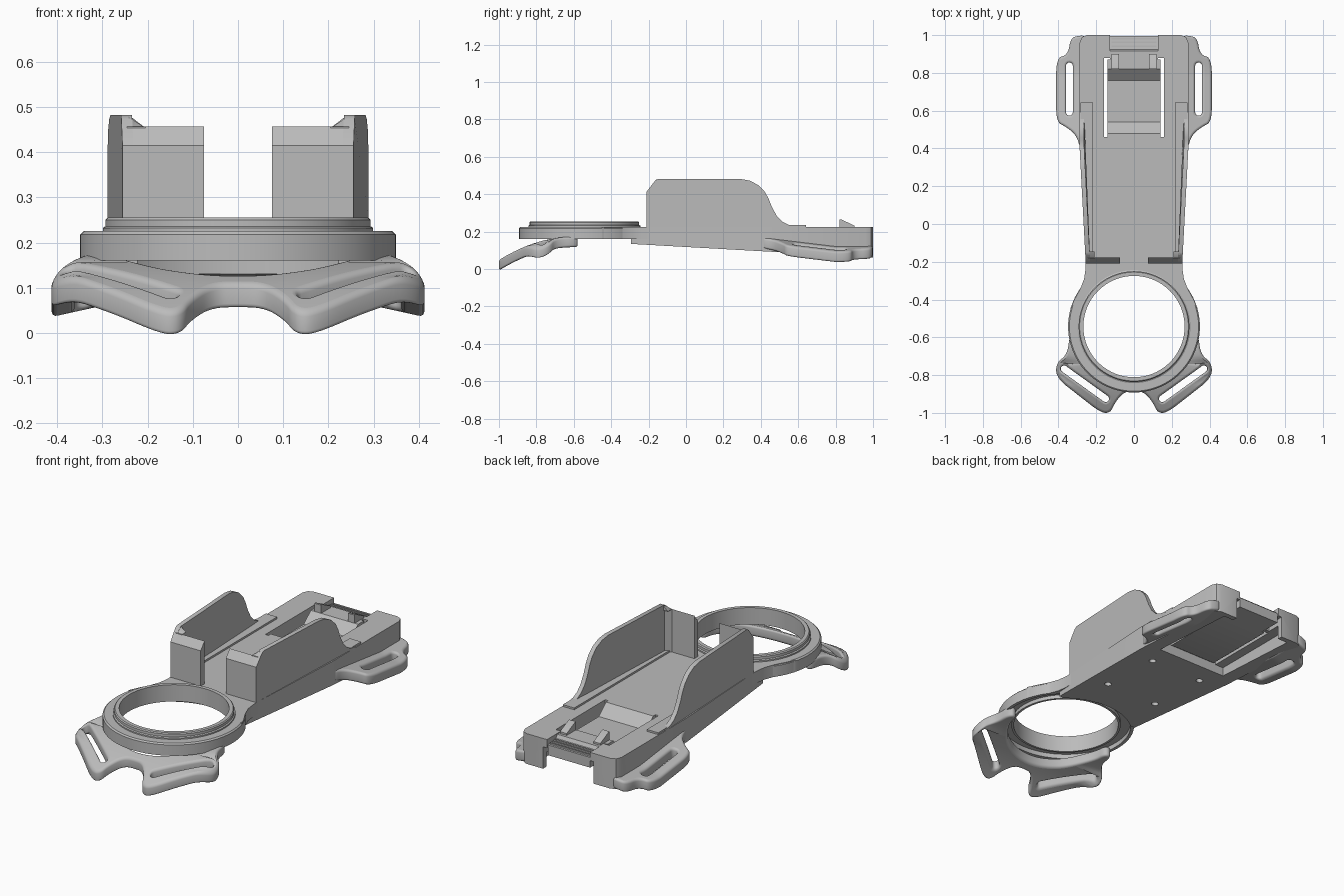
import bpy, bmesh, math
from mathutils import Vector

cube = bpy.data.objects.get("Cube")
if cube:
    bpy.data.objects.remove(cube, do_unlink=True)

grey = bpy.data.materials.new("plain_grey")
grey.use_nodes = True
grey.diffuse_color = (0.5, 0.5, 0.5, 1)
grey.node_tree.nodes["Principled BSDF"].inputs["Base Color"].default_value = (0.5, 0.5, 0.5, 1)

RING_Y = -0.543
TOP = 0.225


def side_x(y):
    """Outer half-width of the tapering tray."""
    return min(0.256 + 0.053 * (y + 0.2), 0.288)


def activate(ob):
    bpy.ops.object.select_all(action='DESELECT')
    ob.select_set(True)
    bpy.context.view_layer.objects.active = ob


def finish(ob, angle=35):
    ob.data.materials.clear()
    ob.data.materials.append(grey)
    activate(ob)
    bpy.ops.object.shade_smooth_by_angle(angle=math.radians(angle))
    return ob


def prism(name, pts, lo, hi, axis='Z', warp=None):
    """Extrude a profile: xy along Z, or yz along X."""
    bm = bmesh.new()
    place = (lambda p, t: (p[0], p[1], t)) if axis == 'Z' else (lambda p, t: (t, p[0], p[1]))
    a = [bm.verts.new(place(p, lo)) for p in pts]
    b = [bm.verts.new(place(p, hi)) for p in pts]
    bm.faces.new(a)
    bm.faces.new(b)
    for i in range(len(pts)):
        j = (i + 1) % len(pts)
        bm.faces.new((a[i], a[j], b[j], b[i]))
    if warp:
        for v in bm.verts:
            v.co = warp(v.co)
    bmesh.ops.recalc_face_normals(bm, faces=bm.faces)
    me = bpy.data.meshes.new(name)
    bm.to_mesh(me)
    bm.free()
    ob = bpy.data.objects.new(name, me)
    bpy.context.collection.objects.link(ob)
    return finish(ob)


def box(name, x0, x1, y0, y1, z0, z1):
    return prism(name, [(x0, y0), (x1, y0), (x1, y1), (x0, y1)], z0, z1)


def disc(x, y, r, n=48):
    return [(x + r * math.cos(math.tau * i / n), y + r * math.sin(math.tau * i / n)) for i in range(n)]


def both(pts):
    """Close a half outline by mirroring it across x = 0."""
    return pts + [(-x, y) for x, y in reversed(pts) if x > 0]


def cut(ob, cutter):
    m = ob.modifiers.new("cut", 'BOOLEAN')
    m.operation, m.solver, m.object = 'DIFFERENCE', 'EXACT', cutter
    activate(ob)
    bpy.ops.object.modifier_apply(modifier=m.name)
    bpy.data.objects.remove(cutter, do_unlink=True)


def rounded(pts, rounds=3):
    """Corner cutting, then even splitting of long straights."""
    for _ in range(rounds):
        new = []
        for i, p in enumerate(pts):
            a, b = Vector(p), Vector(pts[(i + 1) % len(pts)])
            new += [a.lerp(b, 0.25), a.lerp(b, 0.75)]
        pts = new
    out = []
    for i, a in enumerate(pts):
        b = pts[(i + 1) % len(pts)]
        n = max(1, round((b - a).length / 0.02))
        out += [a.lerp(b, k / n) for k in range(n)]
    return out


def slot(a, b, r):
    """Capsule outline, with points along its straight sides."""
    a, b = Vector(a), Vector(b)
    d = (b - a).normalized()
    n = Vector((-d.y, d.x))
    pts = []
    for p, q, s in ((a, b, 1), (b, a, -1)):
        pts += [p.lerp(q, i / 12) - n * s * r for i in range(12)]
        pts += [q + (d * math.sin(t) - n * math.cos(t)) * s * r
                for t in (math.pi * i / 8 for i in range(8))]
    return pts


def strap(name, outlines, half, bevel, height):
    """Rounded plate with slots, draped over a height rule."""
    cu = bpy.data.curves.new(name, 'CURVE')
    cu.dimensions, cu.fill_mode = '2D', 'BOTH'
    cu.extrude, cu.bevel_depth, cu.offset, cu.bevel_resolution = half - bevel, bevel, -bevel, 3
    for pts in outlines:
        sp = cu.splines.new('POLY')
        sp.points.add(len(pts) - 1)
        for q, p in zip(sp.points, pts):
            q.co = (p[0], p[1], 0, 1)
        sp.use_cyclic_u = True
    ob = bpy.data.objects.new(name, cu)
    bpy.context.collection.objects.link(ob)
    activate(ob)
    bpy.ops.object.convert(target='MESH')
    ob = bpy.context.object
    for v in ob.data.vertices:
        v.co.z += height(v.co.x, v.co.y)
    return finish(ob, 50)


# Tray base with a sloping underside
outline = both([(side_x(-0.295), -0.295), (side_x(0.4), 0.4), (0.288, 0.96), (0.276, 0.988), (0.25, 1.0)])
base = prism("tray_base", outline, 0, TOP,
             warp=lambda c: Vector((c.x, c.y, TOP if c.z > 0.1 else 0.135 - 0.056 * (c.y + 0.3))))
cut(base, prism("ring_cutter", disc(0, RING_Y, 0.28), -0.1, 0.4))
cut(base, prism("ring_seat_cutter", disc(0, RING_Y, 0.333, 96), -0.1, 0.185))
cut(base, box("cavity_cutter", -0.21, 0.21, 0.46, 0.97, -0.1, 0.14))
cut(base, box("window_cutter", -0.159, 0.159, 0.46, 0.88, 0.1, 0.4))
cut(base, box("notch_cutter", -0.128, 0.128, 0.87, 1.1, -0.1, 0.4))
cut(base, box("lower_notch_cutter", -0.15, 0.15, 0.9, 1.1, -0.1, 0.18))
for sx in (-1, 1):
    for y in (-0.02, 0.335):
        cut(base, prism("hole_cutter", disc(sx * 0.157, y, 0.018, 16), -0.1, 0.17))
finish(base)

# Sprung latch tongue, finger strip and grip ridges
prism("latch_tongue", [(0.45, 0.15), (0.45, TOP), (0.48, TOP), (0.54, 0.17), (0.76, 0.17), (0.82, 0.222),
                       (0.87, 0.222), (0.87, 0.14), (0.47, 0.14)], -0.141, 0.141, 'X')
prism("finger_strip", [(0.865, 0.14), (0.865, 0.222), (0.915, 0.222), (0.925, 0.204), (0.995, 0.195),
                       (0.995, 0.14)], -0.126, 0.126, 'X')
for i in range(3):
    y = 0.938 + 0.02 * i
    box("grip_ridge", -0.12, 0.12, y, y + 0.008, 0.18, 0.208 - 0.002 * i)

# Side walls, front walls, ledges and catches, mirrored
wall_profile = [(-0.21, 0.2), (-0.21, 0.415), (-0.165, 0.473), (-0.15, 0.482), (0.29, 0.482),
                (0.34, 0.473), (0.385, 0.45), (0.42, 0.415), (0.44, 0.38), (0.46, 0.33), (0.485, 0.285),
                (0.515, 0.254), (0.55, 0.236), (0.59, 0.23), (0.59, 0.2)]
for sx, tag in ((1, "left"), (-1, "right")):
    prism(tag + "_side_wall", wall_profile, 0, 1, 'X',
          warp=lambda c: Vector((sx * (side_x(c.y) - 0.024 * (1 - c.x)), c.y, c.z)))
    prism(tag + "_front_wall", [(-0.21, 0.2), (-0.21, 0.415), (-0.178, 0.456), (-0.178, 0.2)],
          sx * 0.075, sx * 0.25, 'X')
    prism(tag + "_corner_gusset", [(sx * 0.245, -0.18), (sx * 0.205, -0.18), (sx * 0.24, -0.145)], 0.2, 0.456)
    prism(tag + "_corner_ramp", [(-0.178, 0.455), (-0.16, 0.478), (-0.145, 0.482), (-0.145, 0.455)], 0, 1, 'X',
          warp=lambda c: Vector((sx * (0.208 + 0.034 * c.x), c.y, c.z if c.x else min(c.z, 0.456))))
    prism(tag + "_ledge", [(sx * 0.216, -0.19), (sx * 0.24, -0.19), (sx * 0.284, 0.5), (sx * 0.284, 0.642),
                           (sx * 0.216, 0.642)], 0.21, 0.235)
    prism(tag + "_catch", [(0.82, 0.2), (0.82, 0.266), (0.83, 0.266), (0.9, 0.232), (0.9, 0.2)],
          sx * 0.08, sx * 0.12, 'X')

# Neck joining the tray to the ring
arc = [(0.333 * math.sin(t), RING_Y + 0.333 * math.cos(t)) for t in (math.radians(6 * i) for i in range(12))]
flank = [(0.338, -0.45), (0.315, -0.4), (0.285, -0.345), (0.264, -0.29), (0.257, -0.24), (0.256, -0.19)]
neck = both(flank)
neck += [(-x, y) for x, y in reversed(arc)] + arc[1:]
prism("ring_neck", neck, 0.16, TOP)

# Lathed mounting ring
section = [(0.268, 0.165), (0.268, 0.255), (0.288, 0.255), (0.293, 0.25), (0.293, 0.236), (0.299, 0.232),
           (0.299, 0.225), (0.342, 0.225), (0.349, 0.218), (0.349, 0.16), (0.332, 0.16), (0.332, 0.185),
           (0.28, 0.185), (0.28, 0.165)]
bm = bmesh.new()
verts = [bm.verts.new((r, RING_Y, z)) for r, z in section]
edges = [bm.edges.new((v, verts[(i + 1) % len(verts)])) for i, v in enumerate(verts)]
bmesh.ops.spin(bm, geom=verts + edges, cent=(0, RING_Y, 0), axis=(0, 0, 1), angle=math.tau, steps=96)
bmesh.ops.remove_doubles(bm, verts=bm.verts, dist=0.0001)
bmesh.ops.recalc_face_normals(bm, faces=bm.faces)
mesh = bpy.data.meshes.new("mounting_ring")
bm.to_mesh(mesh)
bm.free()
ring = bpy.data.objects.new("mounting_ring", mesh)
bpy.context.collection.objects.link(ring)
finish(ring)


# Drooping front strap with two slots
def front_height(x, y):
    return 0.145 - 0.78 * min(y + 0.6, 0) ** 2 - 7 * max(abs(x) - 0.34, 0) ** 2


half = [(0, -0.885), (0.055, -0.89), (0.1, -0.945), (0.125, -1.0), (0.175, -1.0), (0.29, -0.91),
        (0.412, -0.815), (0.412, -0.735), (0.352, -0.69), (0.34, -0.58), (0.295, -0.58), (0.285, -0.66),
        (0.2, -0.775), (0.1, -0.825), (0, -0.84)]
strap("front_strap", [rounded(both(half))] + [slot((s * 0.37, -0.767), (s * 0.15, -0.925), 0.018) for s in (1, -1)],
      0.028, 0.012, front_height)


# Rear strap loops on both sides
def rear_height(x, y):
    return 0.137 - 0.12 * (min(y, 0.8) - 0.42) - 0.22 * (abs(x) - 0.29)


for sx, tag in ((1, "left"), (-1, "right")):
    loop = [(0.25, 0.4), (0.285, 0.4), (0.305, 0.47), (0.36, 0.515), (0.412, 0.54), (0.412, 0.7), (0.412, 0.88),
            (0.35, 0.895), (0.335, 0.985), (0.29, 0.998), (0.25, 0.995), (0.25, 0.7)]
    strap(tag + "_rear_loop", [rounded([(sx * x, y) for x, y in loop]),
                               slot((sx * 0.342, 0.592), (sx * 0.342, 0.837), 0.018)],
          0.029, 0.012, rear_height)
